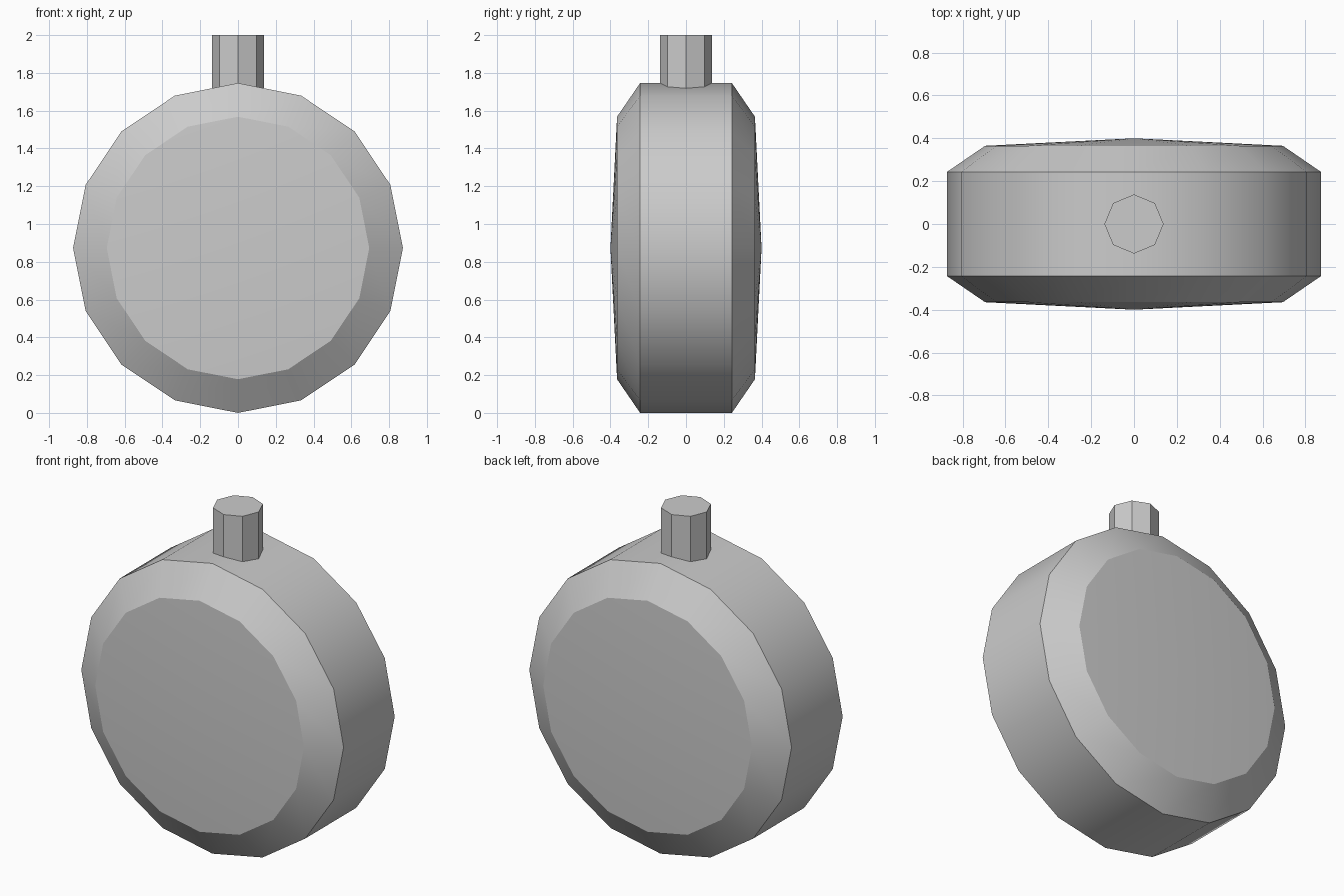
import bpy, bmesh, math

cube = bpy.data.objects.get("Cube")
if cube:
    bpy.data.objects.remove(cube, do_unlink=True)

RADIUS = 0.873

grey = bpy.data.materials.new("plain grey")
grey.use_nodes = True
grey.diffuse_color = (0.6, 0.6, 0.6, 1)
grey.node_tree.nodes["Principled BSDF"].inputs["Base Color"].default_value = (0.6, 0.6, 0.6, 1)


def lathe(name, profile, sides):
    """Spin (radius, height) points about z; radius 0 makes a pole."""
    bm = bmesh.new()
    rings = []
    for r, h in profile:
        count = sides if r else 1
        angles = [2 * math.pi * i / sides for i in range(count)]
        rings.append([bm.verts.new((r * math.cos(a), r * math.sin(a), h)) for a in angles])
    for low, high in zip(rings, rings[1:]):
        for i in range(sides):
            j = (i + 1) % sides
            corners = [low[i % len(low)], low[j % len(low)], high[j % len(high)], high[i % len(high)]]
            bm.faces.new(list(dict.fromkeys(corners)))
    # close open ends with one flat polygon
    for ring in (rings[0], rings[-1]):
        if len(ring) > 1:
            bm.faces.new(ring)
    bmesh.ops.recalc_face_normals(bm, faces=bm.faces)
    mesh = bpy.data.meshes.new(name)
    bm.to_mesh(mesh)
    bm.free()
    mesh.materials.append(grey)
    obj = bpy.data.objects.new(name, mesh)
    bpy.context.collection.objects.link(obj)
    return obj


# Round body: chamfered drum with shallow cone caps, axis along y
half = [(RADIUS, 0.243), (0.695, 0.365), (0, 0.4)]
profile = [(r, -h) for r, h in reversed(half)] + half
body = lathe("round_body", profile, 16)
body.rotation_euler.x = math.pi / 2
body.location.z = RADIUS

# Octagonal stem on top
stem = lathe("top_stem", [(0.138, 1.6), (0.138, 2.0)], 8)

# Smooth drum, crisp chamfer edges
bpy.ops.object.select_all(action="DESELECT")
body.select_set(True)
bpy.context.view_layer.objects.active = body
bpy.ops.object.shade_smooth_by_angle(angle=math.radians(30))
